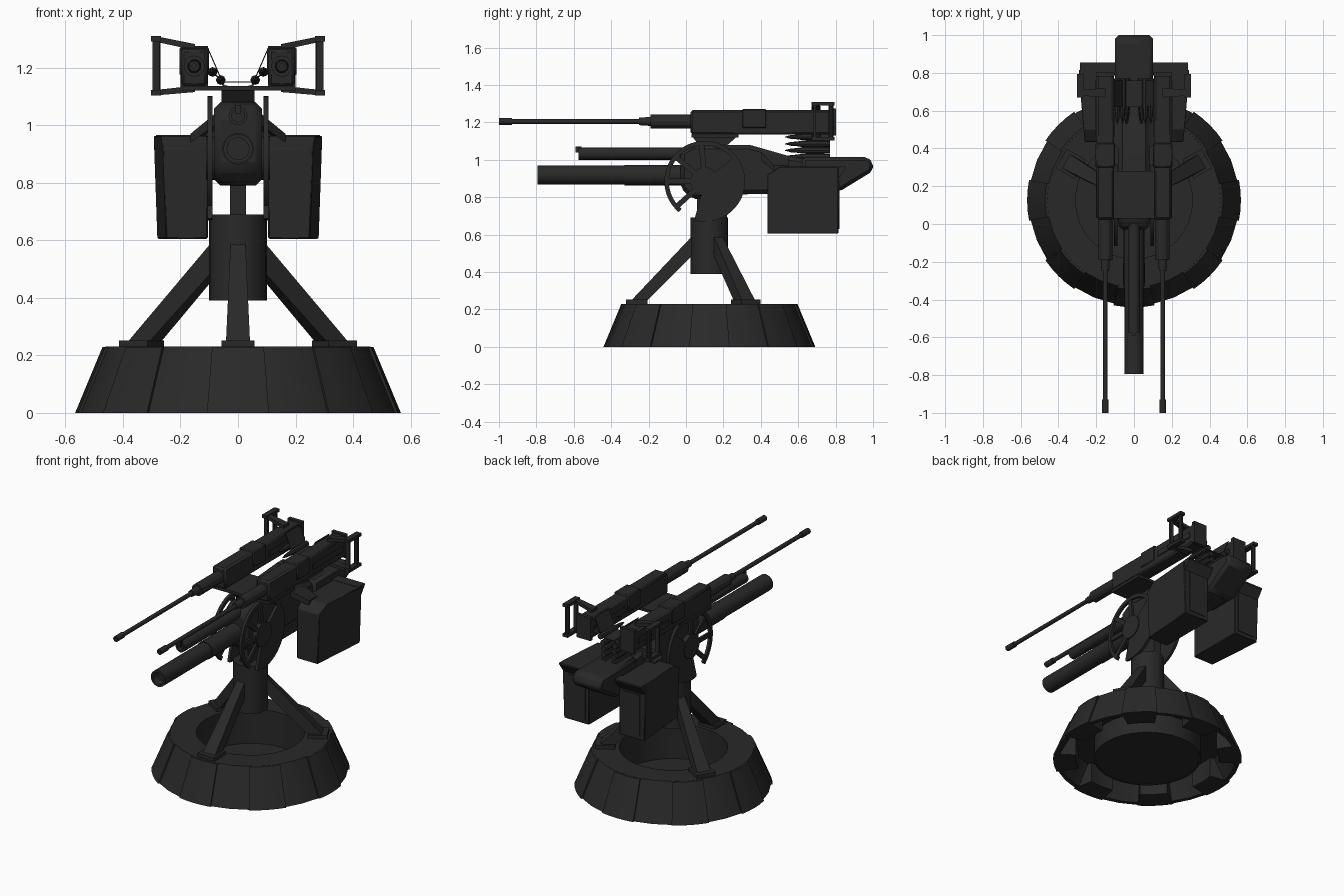
import bpy, bmesh
from math import sin, cos, pi, radians

if "Cube" in bpy.data.objects:
    bpy.data.objects.remove(bpy.data.objects["Cube"])

CY = 0.125  # y centre of the pedestal


def make(name, verts, faces, bevel=0.0):
    bm = bmesh.new()
    vs = [bm.verts.new(v) for v in verts]
    for f in faces:
        bm.faces.new([vs[i] for i in f])
    bmesh.ops.remove_doubles(bm, verts=bm.verts, dist=1e-5)
    bmesh.ops.recalc_face_normals(bm, faces=bm.faces)
    me = bpy.data.meshes.new(name)
    bm.to_mesh(me)
    bm.free()
    ob = bpy.data.objects.new(name, me)
    bpy.context.collection.objects.link(ob)
    if bevel:
        m = ob.modifiers.new("bevel", 'BEVEL')
        m.width, m.segments, m.limit_method = bevel, 1, 'ANGLE'
    return ob


def loft(name, a, b, bevel=0.0):
    n = len(a)
    faces = [list(range(n)), list(range(2 * n - 1, n - 1, -1))]
    faces += [(i, (i + 1) % n, n + (i + 1) % n, n + i) for i in range(n)]
    return make(name, list(a) + list(b), faces, bevel)


def prism(name, prof, x0, x1, bevel=0.0):
    return loft(name, [(x0, y, z) for y, z in prof], [(x1, y, z) for y, z in prof], bevel)


def box(name, x0, x1, y0, y1, z0, z1, bevel=0.0):
    return prism(name, [(y0, z0), (y1, z0), (y1, z1), (y0, z1)], x0, x1, bevel)


def lathe(name, prof, centre, axis='Y', n=16, closed=False):
    """Revolve (position, radius) pairs about the Y or Z axis."""
    cx, cy, cz = centre
    verts = []
    for p, r in prof:
        for i in range(n):
            u, v = r * cos(2 * pi * i / n), r * sin(2 * pi * i / n)
            verts.append((cx + u, cy + p, cz + v) if axis == 'Y' else (cx + u, cy + v, cz + p))
    k = len(prof)
    faces = [(j * n + i, j * n + (i + 1) % n, (j + 1) % k * n + (i + 1) % n, (j + 1) % k * n + i)
             for j in range(k if closed else k - 1) for i in range(n)]
    if not closed:
        faces += [list(range(n)), list(range((k - 1) * n, k * n))]
    return make(name, verts, faces)


def arc(c, r, a0, a1, n):
    return [(c[0] + r * cos(radians(a0 + (a1 - a0) * i / n)),
             c[1] + r * sin(radians(a0 + (a1 - a0) * i / n))) for i in range(n + 1)]


# Base ring: conical shell, hollow underneath, with a closed cup in the middle
lathe("base_ring", [(0, 0.556), (0.23, 0.46), (0.23, 0.31), (0, 0.31), (0, 0.32), (0.13, 0.32),
                    (0.13, 0.46), (0, 0.53)], (0, CY, 0), 'Z', 32, closed=True)
lathe("base_floor", [(0.003, 0.312), (0.015, 0.312)], (0, CY, 0), 'Z', 32)
# Blocks that stand slightly proud of the shell and fill its underside
for k in range(8):
    rings = []
    for ro, ri, z in ((0.566, 0.43, 0), (0.471, 0.43, 0.229)):
        angs = [radians(k * 45 - 11 + 5.5 * q) for q in range(5)]
        rings.append([(ro * cos(a), CY + ro * sin(a), z) for a in angs] +
                     [(ri * cos(a), CY + ri * sin(a), z) for a in reversed(angs)])
    loft(f"base_block_{k}", *rings)

# Pillar and its three struts
lathe("pillar", [(0.39, 0.1), (0.69, 0.1)], (0, CY, 0), 'Z', 24)
for i in range(3):
    a = radians(-90 + 120 * i)
    d, t = (cos(a), sin(a)), (-sin(a), cos(a))

    def P(r, w, z):
        return (r * d[0] + w * t[0], CY + r * d[1] + w * t[1], z)

    def ring(r0, r1, w, z0, z1):
        return [P(r0, -w, z0), P(r0, w, z0), P(r1, w, z1), P(r1, -w, z1)]
    loft(f"strut_{i}", ring(0.425, 0.34, 0.042, 0.24, 0.24), ring(0.07, 0.07, 0.025, 0.615, 0.51))
    loft(f"strut_foot_{i}", ring(0.445, 0.33, 0.058, 0.225, 0.225), ring(0.445, 0.33, 0.058, 0.252, 0.252))

# Central post, body and tail
box("yoke_post", -0.028, 0.028, 0.06, 0.22, 0.68, 0.85)
prism("main_body", [(-0.03, 0.85), (0.03, 0.79), (0.2, 0.79), (0.3, 0.815), (0.8, 0.825), (0.8, 0.98),
                    (0.55, 1.02), (0.34, 1.08), (0.03, 1.08), (-0.03, 1.04)], -0.083, 0.083, 0.022)
prism("tail", [(0.62, 0.83), (0.82, 0.83), (1.0, 0.94), (1.0, 0.985), (0.97, 1.015), (0.62, 1.015)],
      -0.1, 0.1, 0.018)
prism("gun_mount", [(0.08, 1.06), (0.2, 1.06), (0.28, 1.13), (0.03, 1.13)], -0.057, 0.057)
box("cross_plate", -0.2, 0.2, 0.03, 0.28, 1.12, 1.137)

# Lower and upper central barrels
lathe("lower_barrel", [(-0.74, 0.038), (-0.795, 0.038), (-0.795, 0.051), (-0.33, 0.051), (-0.33, 0.055),
                       (0, 0.055)], (0, 0, 0.918), n=20)
lathe("upper_barrel", [(-0.55, 0.022), (-0.575, 0.022), (-0.575, 0.033), (0, 0.033)], (0, 0, 1.033), n=16)
box("front_sight", -0.01, 0.01, -0.59, -0.56, 1.04, 1.07)

HUB = (0.1, 0.885)
for s, side in ((-1, "left"), (1, "right")):
    # Elevation wheel: open rim, spokes and solid sector
    x0, x1 = s * 0.088, s * 0.106
    prism(f"wheel_rim_{side}", arc(HUB, 0.216, 40, 230, 24) + arc(HUB, 0.192, 230, 40, 24), x0, x1)
    prism(f"wheel_plate_{side}", [HUB] + arc(HUB, 0.216, -105, 40, 18), x0, x1)
    prism(f"wheel_hub_{side}", arc(HUB, 0.075, 0, 345, 23), s * 0.07, s * 0.112)
    for k, a in enumerate((95, 140, 180, 222)):
        c, w = radians(a), 0.014
        dy, dz = cos(c), sin(c)
        prism(f"wheel_spoke_{side}_{k}",
              [(HUB[0] + r * dy - q * w * dz, HUB[1] + r * dz + q * w * dy)
               for r, q in ((0.05, 1), (0.2, 1), (0.2, -1), (0.05, -1))], s * 0.09, s * 0.104)

    # Ammunition box, lid flange and hanger
    prof = [(0.435, 0.605), (0.815, 0.605), (0.815, 0.963), (0.5, 0.963), (0.435, 0.92)]
    loft(f"ammo_box_{side}", [(s * 0.105, y, z) for y, z in prof],
         [(s * (0.25 + 0.08 * (y - 0.435) + 0.035 * (z - 0.6)), y, z) for y, z in prof], 0.004)
    prism(f"box_lid_{side}", [(0.79, 0.92), (0.815, 0.9), (0.855, 0.955), (0.855, 0.965), (0.79, 0.965)],
          s * 0.09, s * 0.285)
    box(f"box_panel_{side}", s * 0.13, s * 0.25, 0.81, 0.82, 0.63, 0.89)
    loft(f"box_hanger_{side}", [(s * 0.08, y, z) for y, z in ((0.4, 1.0), (0.55, 0.98), (0.55, 1.01), (0.4, 1.04))],
         [(s * 0.165, y, z) for y, z in ((0.47, 0.94), (0.55, 0.94), (0.55, 0.97), (0.47, 0.97))])

    # Twin gun: receiver, middle band, sleeve and thin barrel
    gx = s * 0.152
    box(f"receiver_{side}", gx - 0.046, gx + 0.046, 0.025, 0.8, 1.135, 1.265, 0.01)
    box(f"receiver_band_{side}", gx - 0.051, gx + 0.051, 0.3, 0.43, 1.17, 1.272, 0.006)
    box(f"receiver_rail_{side}", gx - 0.052, gx + 0.052, 0.46, 0.76, 1.18, 1.215)
    box(f"end_plate_{side}", gx - 0.048, gx + 0.048, 0.78, 0.803, 1.13, 1.275)
    lathe(f"gun_barrel_{side}", [(-0.98, 0.008), (-1.0, 0.008), (-1.0, 0.018), (-0.93, 0.018), (-0.93, 0.013),
                                 (-0.25, 0.013), (-0.25, 0.02), (-0.19, 0.024), (-0.19, 0.037), (0.04, 0.037)],
          (gx, 0, 1.205), n=12)

    # Hand grip frame on the outer side
    for k, (zi, zo) in enumerate(((1.27, 1.3), (1.125, 1.112))):
        loft(f"grip_arm_{side}_{k}",
             [(s * 0.15, y, zi + q) for y, q in ((0.67, -0.01), (0.72, -0.01), (0.72, 0.012), (0.67, 0.012))],
             [(s * 0.29, y, zo + q) for y, q in ((0.68, -0.009), (0.71, -0.009), (0.71, 0.01), (0.68, 0.01))])
        box(f"grip_bracket_{side}_{k}", s * 0.268, s * 0.303, 0.67, 0.795, zo - 0.009, zo + 0.01)
    lathe(f"grip_handle_{side}", [(1.11, 0.014), (1.3, 0.014)], (s * 0.284, 0.775, 0), 'Z', 10)
    box(f"grip_guard_{side}", s * 0.272, s * 0.298, 0.682, 0.695, 1.11, 1.3)

    # Belt of rounds curving from receiver down to the body
    belt = [(0.088, 1.185), (0.06, 1.157), (0.042, 1.122), (0.036, 1.085), (0.036, 1.05), (0.036, 1.015)]
    for k, (bx, bz) in enumerate(belt):
        lathe(f"round_{side}_{k}", [(0.53, 0.002), (0.56, 0.01), (0.6, 0.013), (0.62, 0.017), (0.77, 0.017)],
              (s * bx, 0, bz), n=8)
    for k in range(len(belt) - 1):
        (ax, az), (bx, bz) = belt[k], belt[k + 1]
        loft(f"belt_link_{side}_{k}",
             [(s * ax - 0.004 + q, y, az) for y, q in ((0.64, 0), (0.74, 0), (0.74, 0.008), (0.64, 0.008))],
             [(s * bx - 0.004 + q, y, bz) for y, q in ((0.64, 0), (0.74, 0), (0.74, 0.008), (0.64, 0.008))])
    loft(f"belt_guide_{side}",
         [(s * q, y, 1.265) for q, y in ((0.106, 0.62), (0.106, 0.76), (0.102, 0.76), (0.102, 0.62))],
         [(s * q, y, 1.15) for q, y in ((0.056, 0.62), (0.056, 0.76), (0.052, 0.76), (0.052, 0.62))])
box("belt_tray", -0.055, 0.055, 0.62, 0.76, 1.148, 1.152)

# Dark metal and sharp-edged smooth shading on everything
mat = bpy.data.materials.new("dark_metal")
mat.diffuse_color = (0.022, 0.022, 0.022, 1)
mat.use_nodes = True
mat.node_tree.nodes["Principled BSDF"].inputs["Base Color"].default_value = mat.diffuse_color
for ob in bpy.context.collection.objects:
    ob.data.materials.append(mat)
    ob.select_set(True)
    bpy.context.view_layer.objects.active = ob
bpy.ops.object.shade_smooth_by_angle(angle=radians(25))
